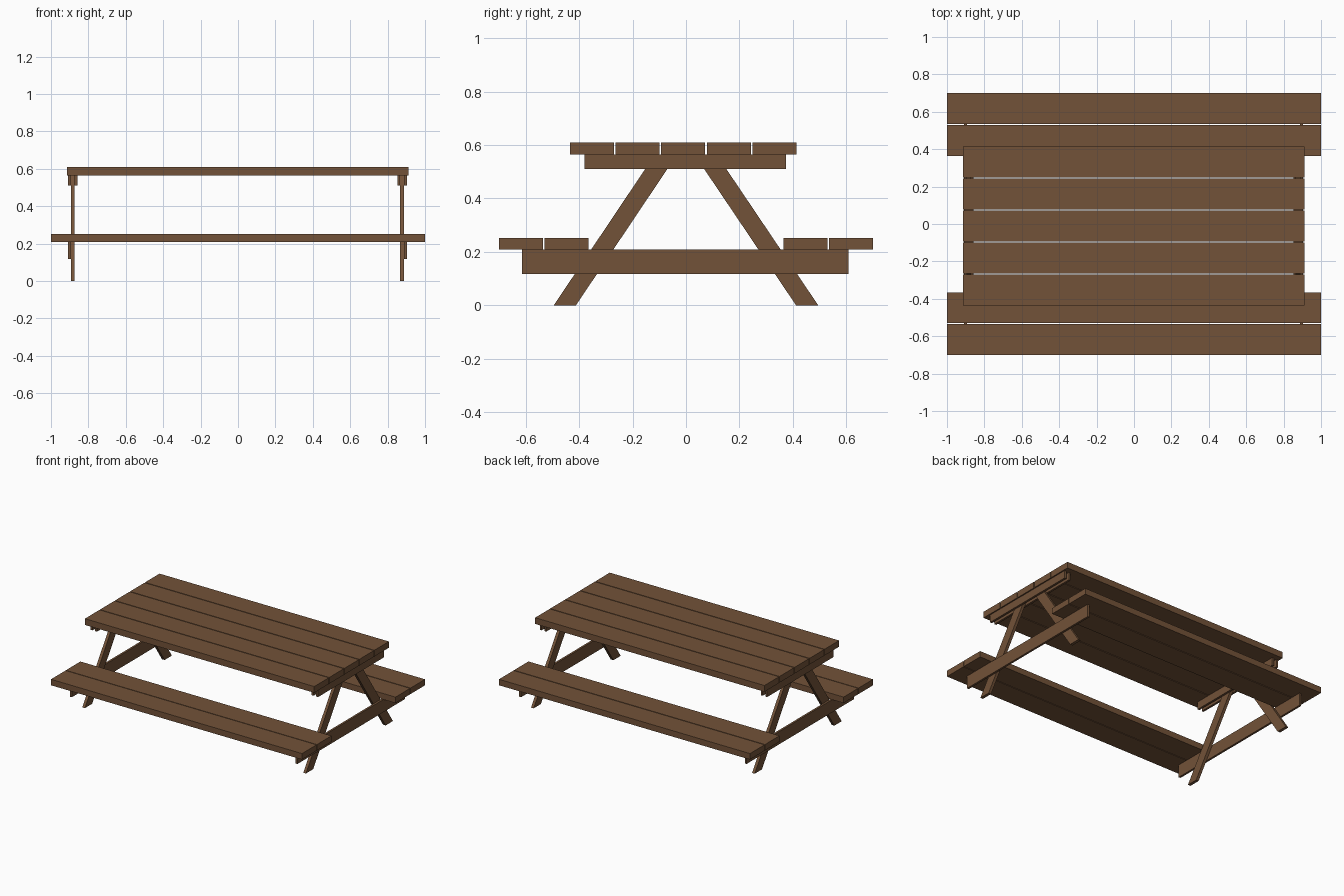
import bpy

if "Cube" in bpy.data.objects:
    bpy.data.objects.remove(bpy.data.objects["Cube"])

wood = bpy.data.materials.new("brown_wood")
wood.diffuse_color = (0.17, 0.085, 0.04, 1)
wood.use_nodes = True
wood.node_tree.nodes["Principled BSDF"].inputs["Base Color"].default_value = wood.diffuse_color


def prism(name, profile, x0, x1):
    """Extrude a (y, z) profile along x."""
    n = len(profile)
    verts = [(x, y, z) for x in (x0, x1) for y, z in profile]
    faces = [tuple(range(n))[::-1], tuple(range(n, 2 * n))]
    faces += [(i, (i + 1) % n, n + (i + 1) % n, n + i) for i in range(n)]
    mesh = bpy.data.meshes.new(name)
    mesh.from_pydata(verts, [], faces)
    mesh.materials.append(wood)
    obj = bpy.data.objects.new(name, mesh)
    bpy.context.collection.objects.link(obj)
    return obj


def board(name, x0, x1, y0, y1, z0, z1):
    return prism(name, [(y0, z0), (y1, z0), (y1, z1), (y0, z1)], x0, x1)


# Table top: five planks
for i in range(5):
    y = -0.435 + i * 0.171
    board(f"top_plank_{i + 1}", -0.915, 0.912, y, y + 0.165, 0.565, 0.61)

# Benches: two planks on each side
for side, starts in (("front", (-0.70, -0.53)), ("back", (0.364, 0.535))):
    for i, y in enumerate(starts):
        board(f"{side}_seat_plank_{i + 1}", -1, 1, y, y + 0.165, 0.209, 0.252)

# End frames
T = 0.0105                      # half thickness of a leg
B = 0.015                       # thickness of a cross bar
SLOPE = 0.342 / 0.51            # lean of the legs
TOP = 0.565
for end, cx, s in (("left", -0.8835, -1), ("right", 0.8775, 1)):
    # Splayed legs
    for side, m in (("front", 1), ("back", -1)):
        leg = [(-0.495, 0), (-0.412, 0),
               (-0.412 + SLOPE * TOP, TOP), (-0.495 + SLOPE * TOP, TOP)]
        leg = [(m * y - 0.002 * (m < 0) * (z > 0), z) for y, z in leg]
        if m < 0:
            leg.reverse()
        prism(f"{end}_{side}_leg", leg, cx - T, cx + T)
    # Pair of battens under the top, either side of the legs
    for label, d in (("outer", s), ("inner", -s)):
        xa, xb = sorted((cx + d * T, cx + d * (T + B)))
        board(f"{end}_{label}_top_batten", xa, xb, -0.379, 0.374, 0.51, TOP)
    # Single bench support on the outside of the legs
    xa, xb = sorted((cx + s * T, cx + s * (T + B)))
    board(f"{end}_bench_support", xa, xb, -0.614, 0.608, 0.118, 0.209)
